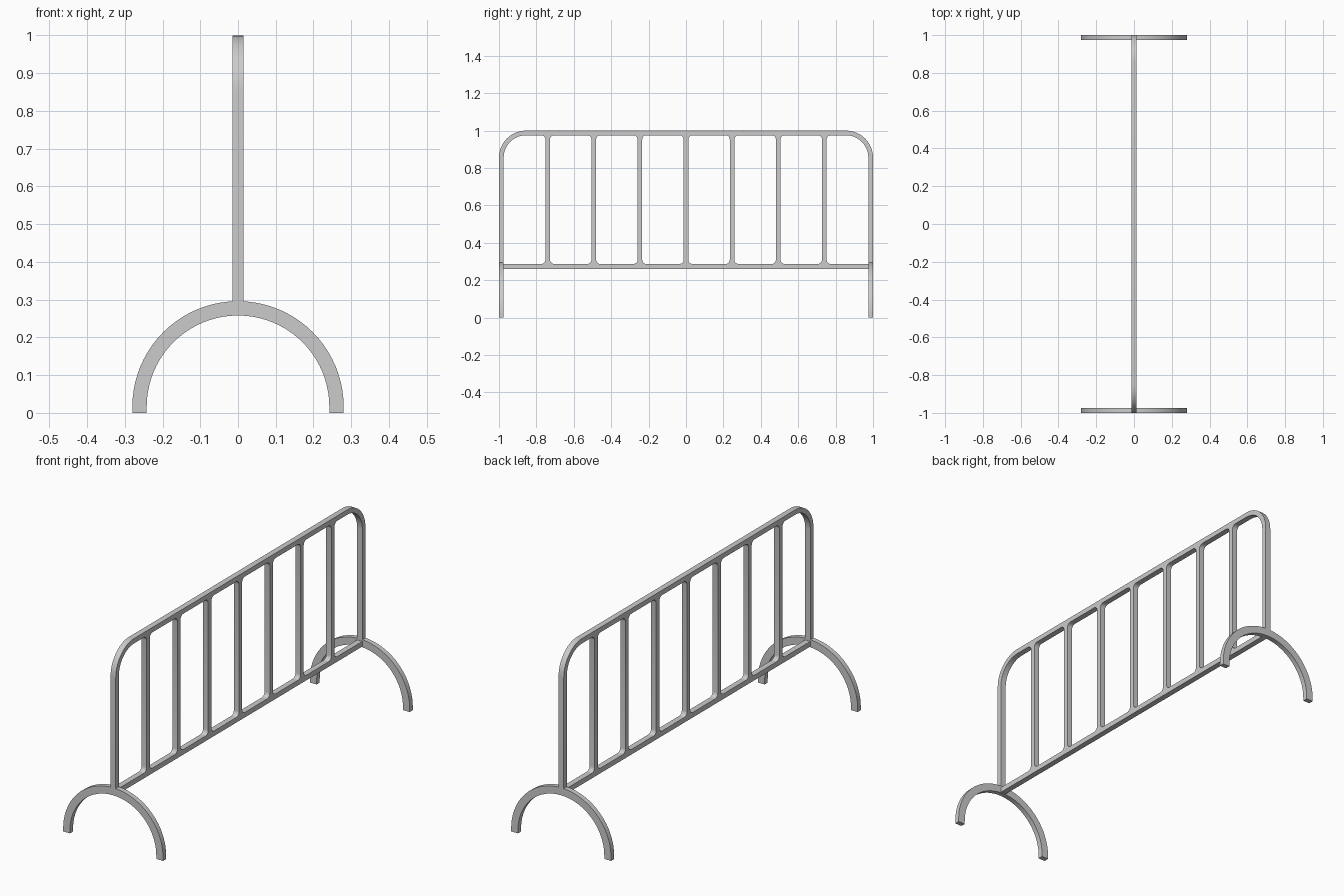
import bpy, bmesh
from math import sin, cos, pi, radians
from mathutils import Vector

if "Cube" in bpy.data.objects:
    bpy.data.objects.remove(bpy.data.objects["Cube"])

X, Y = Vector((1, 0, 0)), Vector((0, 1, 0))
HALF = 0.0145            # half depth of the railing tubes
TUBE = 0.025             # tube width
LOW, LOW_TOP, TOP = 0.261, 0.287, 1.0


def strip(name, rail_a, rail_b, axis, d0, d1):
    """Solid band between two matching (u, z) rails, extruded along axis."""
    side = Y if axis == X else X
    bm = bmesh.new()

    def point(p, d):
        return bm.verts.new(side * p[0] + Vector((0, 0, p[1])) + axis * d)
    rings = [[point(a, d0), point(b, d0), point(b, d1), point(a, d1)]
             for a, b in zip(rail_a, rail_b)]
    for r, s in zip(rings, rings[1:]):
        for i in range(4):
            j = (i + 1) % 4
            bm.faces.new((r[i], r[j], s[j], s[i]))
    bm.faces.new(rings[0])
    bm.faces.new(rings[-1])
    bmesh.ops.recalc_face_normals(bm, faces=bm.faces)
    mesh = bpy.data.meshes.new(name)
    bm.to_mesh(mesh)
    bm.free()
    obj = bpy.data.objects.new(name, mesh)
    bpy.context.collection.objects.link(obj)
    bpy.ops.object.select_all(action='DESELECT')
    obj.select_set(True)
    bpy.context.view_layer.objects.active = obj
    bpy.ops.object.shade_smooth_by_angle(angle=radians(35))
    return obj


def arc(cu, cz, r, a0, a1, n):
    return [(cu + r * cos(a0 + (a1 - a0) * i / n),
             cz + r * sin(a0 + (a1 - a0) * i / n)) for i in range(n + 1)]


# Outer hoop: two posts and the top rail with rounded corners
def hoop(inset):
    r = 0.145
    c, cz = 1 - r, TOP - r
    return ([(1 - inset, 0.28)] + arc(c, cz, r - inset, 0, pi / 2, 12)
            + arc(-c, cz, r - inset, pi / 2, pi, 12) + [(-1 + inset, 0.28)])


strip("outer_hoop", hoop(0), hoop(TUBE), X, -HALF, HALF)

# Lower rail
strip("lower_rail", [(-0.98, LOW), (0.98, LOW)],
      [(-0.98, LOW_TOP), (0.98, LOW_TOP)], X, -HALF, HALF)

# Upright bars with filleted ends
R, N = 0.022, 5
half_profile = []
for i in range(N + 1):
    t = pi / 2 * i / N
    half_profile.append((TUBE / 2 + R * (1 - cos(t)), R * (1 - sin(t))))
profile = ([(w, LOW_TOP + h) for w, h in reversed(half_profile)]
           + [(w, TOP - TUBE - h) for w, h in half_profile])
for k in range(-3, 4):
    y = k * 0.2465
    strip(f"upright_bar_{k + 4}", [(y - w, z) for w, z in profile],
          [(y + w, z) for w, z in profile], X, -HALF, HALF)


# Arched feet at both ends
def arch(r):
    return [(r, 0)] + arc(0, 0.016, r, 0, pi, 40) + [(-r, 0)]


for name, y0 in (("front_foot", -1), ("back_foot", 1 - TUBE)):
    strip(name, arch(0.28), arch(0.242), Y, y0, y0 + TUBE)
